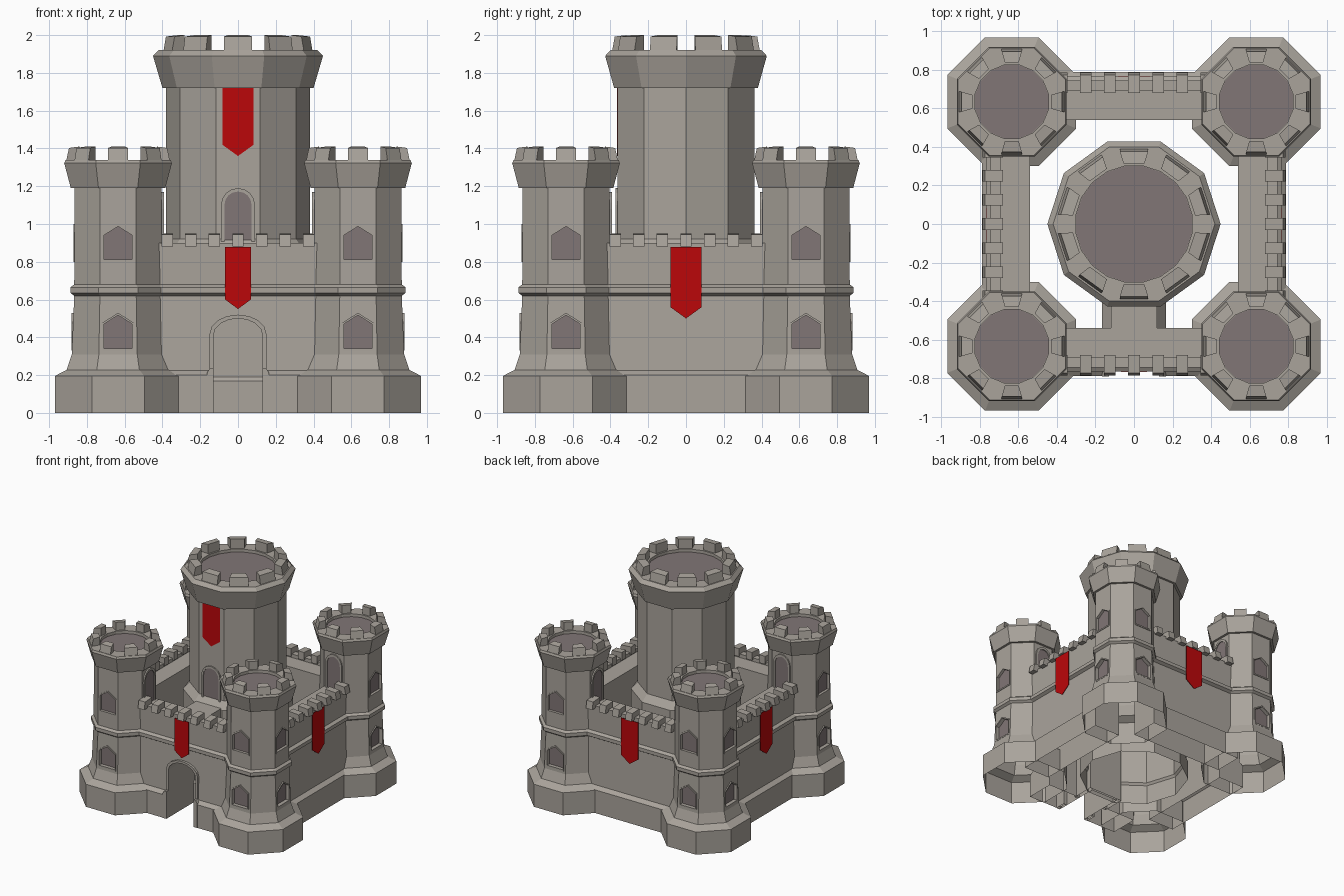
import bpy, bmesh
from math import cos, sin, pi, radians
from mathutils import Vector

if "Cube" in bpy.data.objects:
    bpy.data.objects.remove(bpy.data.objects["Cube"])


def material(name, rgb):
    m = bpy.data.materials.new(name)
    m.diffuse_color = (*rgb, 1)
    m.use_nodes = True
    m.node_tree.nodes["Principled BSDF"].inputs["Base Color"].default_value = m.diffuse_color
    return m


STONE = material("stone", (0.40, 0.37, 0.33))
DARK = material("dark_stone", (0.22, 0.18, 0.18))
RED = material("red_cloth", (0.50, 0.002, 0.003))


def at(a, u, d, z, c=(0, 0)):
    """Point u sideways and d outwards from c, facing angle a (degrees)."""
    a = radians(a)
    return Vector((c[0] + d * cos(a) - u * sin(a), c[1] + d * sin(a) + u * cos(a), z))


def loft(bm, rings, closed=False):
    """Skin equal-length point rings; cap the ends or join last to first."""
    vs = [[bm.verts.new(p) for p in r] for r in rings]
    n = len(vs[0])
    for i in range(len(vs) if closed else len(vs) - 1):
        a, b = vs[i], vs[(i + 1) % len(vs)]
        for k in range(n):
            bm.faces.new((a[k], a[(k + 1) % n], b[(k + 1) % n], b[k]))
    if not closed:
        bm.faces.new(vs[0])
        bm.faces.new(vs[-1])


def lathe(bm, profile, n, phase, c=(0, 0)):
    loft(bm, [[at(phase + 360 * k / n, 0, r, z, c) for k in range(n)] for r, z in profile])


def panel(bm, pts, a, d0, d1, c=(0, 0)):
    loft(bm, [[at(a, u, d, z, c) for u, z in pts] for d in (d0, d1)])


def frame(bm, outer, inner, a, d0, d1, c=(0, 0)):
    loft(bm, [[at(a, u, d, z, c) for u, z in p]
              for p, d in ((outer, d0), (outer, d1), (inner, d1), (inner, d0))], True)


def merlon(bm, a, d0, d1, w0, w1, z0, z1, c=(0, 0), u=0, lean=0.0):
    """Wedge block whose outer face leans inwards."""
    loft(bm, [[at(a, u - w0, d0, z, c), at(a, u + w0, d0, z, c),
               at(a, u + w1, e, y, c), at(a, u - w1, e, y, c)]
              for z, y, e in ((z0, z0, d1), (z1, z1 - lean / 2, d1 - lean))])


def finish(name, bm, mat=STONE, mirror="", cut=None):
    bmesh.ops.recalc_face_normals(bm, faces=bm.faces)
    me = bpy.data.meshes.new(name)
    bm.to_mesh(me)
    bm.free()
    me.materials.append(mat)
    ob = bpy.data.objects.new(name, me)
    bpy.context.collection.objects.link(ob)
    if cut:
        b = ob.modifiers.new("cut", 'BOOLEAN')
        b.operation, b.solver, b.object = 'DIFFERENCE', 'EXACT', cut
        dg = bpy.context.evaluated_depsgraph_get()
        ob.data = bpy.data.meshes.new_from_object(ob.evaluated_get(dg))
        ob.modifiers.clear()
        bpy.data.objects.remove(cut)
    # the model is open underneath
    b = bmesh.new()
    b.from_mesh(ob.data)
    low = [f for f in b.faces if all(abs(v.co.z) < 1e-4 for v in f.verts)]
    if low and name != "cutter":
        bmesh.ops.delete(b, geom=low, context='FACES')
        b.to_mesh(ob.data)
    b.free()
    if mirror:
        m = ob.modifiers.new("mirror", 'MIRROR')
        m.use_axis = ("x" in mirror, "y" in mirror, False)
        m.use_mirror_merge = False
    return ob


def cutter(bm):
    ob = finish("cutter", bm)
    ob.hide_render = True
    return ob


def arch(w, z0, spring, top, n=8):
    return [(-w, z0), (w, z0)] + [(w * cos(pi * k / n), spring + (top - spring) * sin(pi * k / n))
                                  for k in range(n + 1)]


def gable(w, z0, z1, top):
    return [(-w, z0), (w, z0), (w, z1), (0, top), (-w, z1)]


# --- corner towers: one built, mirrored in x and y ---
C = (0.635, 0.635)
K = 1 / cos(pi / 8)
prof = [(.335, 0), (.335, .195), (.272, .228), (.245, .31), (.232, .62), (.252, .635), (.252, .665),
        (.232, .68), (.23, 1.19), (.25, 1.19), (.285, 1.322), (.278, 1.34)]
levels = (0.33, 0.80)
cut = bmesh.new()
lathe(cut, [(.195, 1.31), (.195, 1.5)], 16, 11.25, C)
for a in (0, 90):
    for z in levels:
        panel(cut, gable(.075, z + .012, z + .14, z + .187), a, .21, .4, C)
cut = cutter(cut)
bm = bmesh.new()
lathe(bm, [(r * K, z) for r, z in prof], 8, 22.5, C)
finish("corner_tower", bm, mirror="xy", cut=cut)

bm = bmesh.new()
for k in range(8):
    merlon(bm, 45 * k, .205, .275, .036, .052, 1.33, 1.41, C, lean=.015)
finish("corner_tower_merlons", bm, mirror="xy")

# window frames, panes, walkway doors and roofs of the corner towers
fr, pn = bmesh.new(), bmesh.new()
for a in (0, 90):
    for z in levels:
        frame(fr, gable(.083, z, z + .147, z + .20), gable(.075, z + .012, z + .14, z + .187),
              a, .212, .246 if z < .5 else .237, C)
        panel(pn, gable(.076, z + .011, z + .141, z + .188), a, .205, .214, C)
for a in (180, 270):
    frame(fr, arch(.08, .86, 1.08, 1.17), arch(.062, .86, 1.08, 1.15), a, .22, .242, C)
    panel(pn, arch(.064, .86, 1.08, 1.152), a, .22, .234, C)
lathe(pn, [(.194, 1.30), (.194, 1.315)], 16, 11.25, C)
finish("corner_tower_frames", fr, mirror="xy")
finish("corner_tower_panes_and_roof", pn, DARK, "xy")

# --- curtain walls with plinth, band and parapet ---
wall = [(.54, 0), (.79, 0), (.79, .2), (.755, .225), (.74, .62), (.765, .635), (.765, .665),
        (.74, .68), (.745, .9), (.69, .9), (.69, .87), (.54, .87)]
GATE = arch(.13, -.05, .41, .50)


def gate_cut():
    b = bmesh.new()
    panel(b, GATE, 270, .38, .9)
    return cutter(b)


for name, a, mir in (("side_wall", 0, "x"), ("back_wall", 90, ""), ("front_wall", 270, "")):
    bm = bmesh.new()
    loft(bm, [[at(a, u, d, z) for d, z in wall] for u in (-.45, .45)])
    finish(name, bm, mirror=mir, cut=gate_cut() if a == 270 else None)
    bm = bmesh.new()
    for k in range(-3, 4):
        merlon(bm, a, .68, .787, .03, .03, .88, .95, u=.125 * k, lean=.012)
    finish(name + "_merlons", bm, mirror=mir)
    # hanging banner
    w, z1, z0 = (.068, .60, .55) if a == 270 else (.083, .56, .50)
    bm = bmesh.new()
    panel(bm, [(-w, z1), (0, z0), (w, z1), (w, .878), (-w, .878)], a, .766, .770)
    finish(name + "_banner", bm, RED, mir)

# --- gate surround ---
bm = bmesh.new()
frame(bm, arch(.15, 0, .42, .52), arch(.13, 0, .41, .50), 270, .70, .765)
for s in (-1, 1):
    panel(bm, [(s * .13, 0), (s * .165, 0), (s * .165, .21), (s * .15, .235), (s * .13, .235)], 270, .70, .793)
finish("gate_surround", bm)

# --- bridge and gate passage between front wall and keep ---
bm = bmesh.new()
panel(bm, [(-.165, 0), (.165, 0), (.165, .5), (.12, .56), (.12, .87), (-.12, .87), (-.12, .56), (-.165, .5)],
      270, .36, .56)
finish("keep_bridge", bm, cut=gate_cut())

# --- keep: ten-sided ---
cut = bmesh.new()
lathe(cut, [(.305, 1.89), (.305, 2.1)], 20, 9)
cut = cutter(cut)
bm = bmesh.new()
lathe(bm, [(.445, 0), (.445, .17), (.43, .19), (.43, .86), (.38, .92), (.38, 1.72), (.40, 1.72),
           (.45, 1.89), (.42, 1.92)], 10, 0)
finish("keep", bm, cut=cut)
bm = bmesh.new()
for k in range(10):
    merlon(bm, 90 + 36 * k, .315, .392, .055, .074, 1.91, 2.0, lean=.015)
finish("keep_merlons", bm)
bm = bmesh.new()
lathe(bm, [(.304, 1.88), (.304, 1.895)], 20, 9)
finish("keep_roof", bm, DARK)

# keep door and banner
bm = bmesh.new()
frame(bm, arch(.09, .86, 1.10, 1.19), arch(.072, .86, 1.10, 1.172), 270, .34, .372)
finish("keep_door_frame", bm)
bm = bmesh.new()
panel(bm, arch(.074, .86, 1.10, 1.174), 270, .34, .3645)
finish("keep_door", bm, DARK)
bm = bmesh.new()
panel(bm, [(-.083, 1.42), (0, 1.36), (.083, 1.42), (.083, 1.73), (-.083, 1.73)], 270, .355, .3655)
finish("keep_banner", bm, RED)
